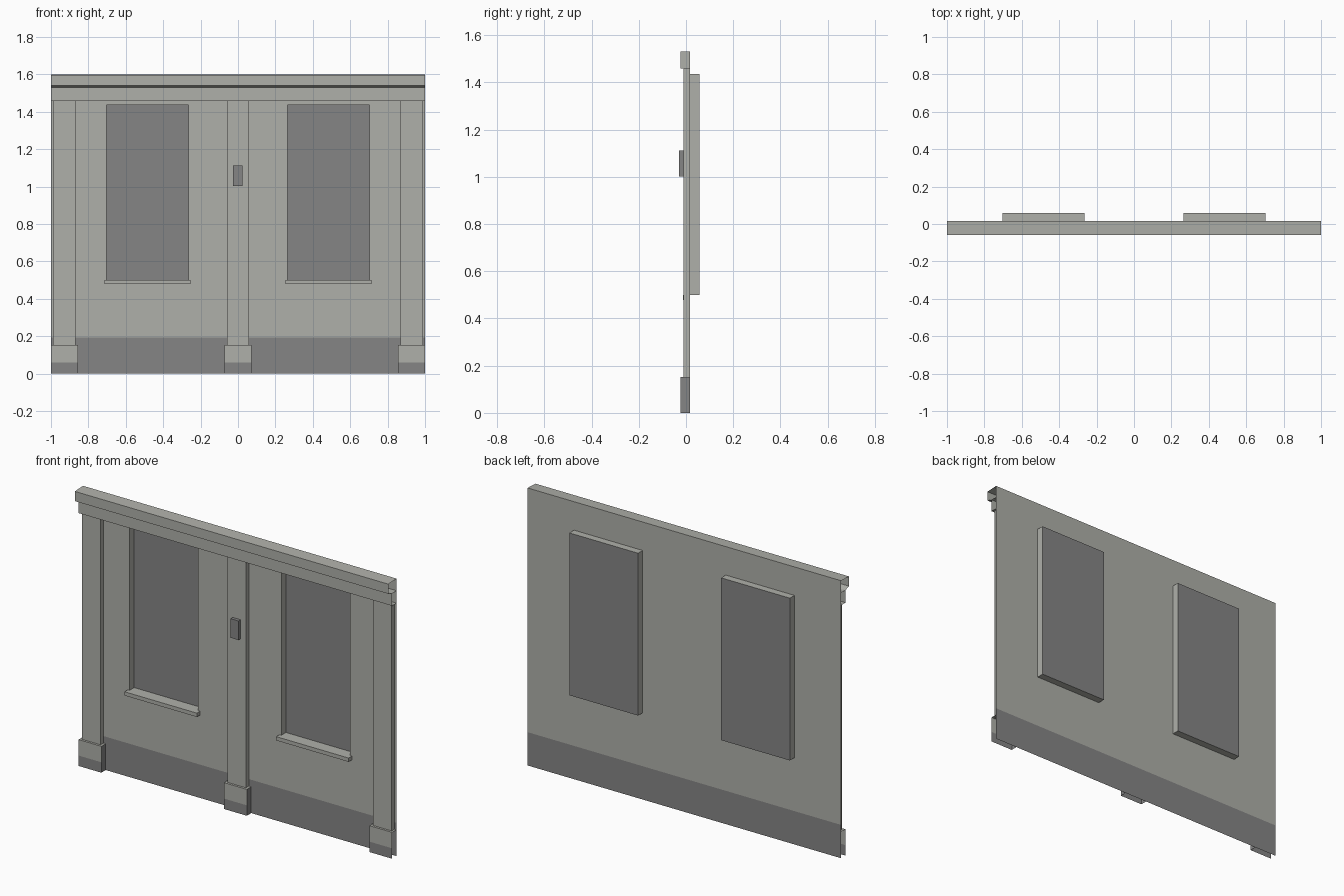
import bpy, bmesh
from mathutils import Vector

cube = bpy.data.objects.get("Cube")
if cube:
    bpy.data.objects.remove(cube, do_unlink=True)


def material(name, color):
    m = bpy.data.materials.new(name)
    m.use_nodes = True
    m.diffuse_color = (*color, 1)
    m.node_tree.nodes["Principled BSDF"].inputs["Base Color"].default_value = (*color, 1)
    return m


PLASTER = material("light_plaster", (0.43, 0.435, 0.40))
DARK = material("dark_grey", (0.235, 0.235, 0.235))

WALL_Y = 0.016
AXES = {"-x": (-1, 0, 0), "+x": (1, 0, 0), "-y": (0, -1, 0),
        "+y": (0, 1, 0), "-z": (0, 0, -1), "+z": (0, 0, 1)}


def finish(name, bm, dark_rule):
    """Turn a bmesh into an object; faces that match the rule become dark."""
    bm.normal_update()
    for f in bm.faces:
        f.material_index = int(dark_rule(f))
    mesh = bpy.data.meshes.new(name)
    bm.to_mesh(mesh)
    bm.free()
    mesh.materials.append(PLASTER)
    mesh.materials.append(DARK)
    ob = bpy.data.objects.new(name, mesh)
    bpy.context.collection.objects.link(ob)
    return ob


def box(name, xs, ys, zs, open_sides=(), dark_rule=lambda f: False, split_z=None, inside=False):
    """Box between pairs of limits, with some sides left open."""
    bm = bmesh.new()
    bmesh.ops.create_cube(bm, size=1)
    for v in bm.verts:
        v.co = Vector([lim[int(c > 0)] for c, lim in zip(v.co, (xs, ys, zs))])
    bm.normal_update()
    gone = [f for f in bm.faces
            if any(f.normal.dot(Vector(AXES[s])) > 0.9 for s in open_sides)]
    bmesh.ops.delete(bm, geom=gone, context="FACES")
    if split_z:
        bmesh.ops.bisect_plane(bm, geom=bm.verts[:] + bm.edges[:] + bm.faces[:],
                               plane_co=(0, 0, split_z), plane_no=(0, 0, 1))
    if inside:
        bmesh.ops.reverse_faces(bm, faces=bm.faces[:])
    return finish(name, bm, dark_rule)


def strip(name, profile):
    """Sweep an open (y, z) profile along the full width."""
    bm = bmesh.new()
    rows = [[bm.verts.new((x, y, z)) for x in (-1, 1)] for y, z in profile]
    for a, b in zip(rows, rows[1:]):
        bm.faces.new((a[0], b[0], b[1], a[1]))
    return finish(name, bm, lambda f: False)


# Wall sheet with two window openings and a dark band along the foot
win_x, win_z = (0.265, 0.703), (0.5, 1.436)
grid_x = [-1, -win_x[1], -win_x[0], win_x[0], win_x[1], 1]
grid_z = [0, 0.192, *win_z, 1.6]
bm = bmesh.new()
rows = [[bm.verts.new((x, WALL_Y, z)) for x in grid_x] for z in grid_z]
for j in range(len(grid_z) - 1):
    for i in range(len(grid_x) - 1):
        if not (j == 2 and i in (1, 3)):
            bm.faces.new((rows[j][i], rows[j][i + 1], rows[j + 1][i + 1], rows[j + 1][i]))
finish("wall", bm, lambda f: f.calc_center_median().z < grid_z[1])

# Recessed windows with dark panes, and their sills
for side, s in (("right", -1), ("left", 1)):
    xs = sorted(s * x for x in win_x)
    box(side + "_window", xs, (WALL_Y, 0.058), win_z, ["-y"],
        lambda f: abs(f.normal.y) > 0.9, inside=True)
    box(side + "_sill", (xs[0] - 0.012, xs[1] + 0.012), (-0.013, WALL_Y), (0.478, 0.5), ["+y"])

# Pilasters on blocks; the outer blocks are open at the wall ends
for side, px, bx, ends in (
        ("right", (-0.988, -0.868), (-1, -0.855), ["-x"]),
        ("middle", (-0.058, 0.058), (-0.073, 0.073), []),
        ("left", (0.868, 0.988), (0.855, 1), ["+x"])):
    box(side + "_pilaster", px, (-0.011, WALL_Y), (0.15, 1.458), ["+y", "+z", "-z"])
    box(side + "_base", bx, (-0.024, WALL_Y), (0, 0.152), ["+y", "-z"] + ends,
        lambda f: abs(f.normal.x) > 0.9 or f.calc_center_median().z < 0.06, split_z=0.06)

# Cornice and frieze, both hollow and open at the ends
strip("cornice", [(WALL_Y, 1.6), (-0.058, 1.596), (-0.058, 1.54), (-0.024, 1.53), (WALL_Y, 1.53)])
strip("frieze", [(-0.024, 1.53), (-0.024, 1.458), (WALL_Y, 1.458)])
box("frieze_divider", (-0.002, 0.002), (-0.024, WALL_Y), (1.458, 1.53), ["+y", "-y", "+z", "-z"])

# Small box on the middle pilaster
box("entry_panel", (-0.026, 0.024), (-0.03, -0.011), (1.002, 1.112), ["+y"], lambda f: True)
